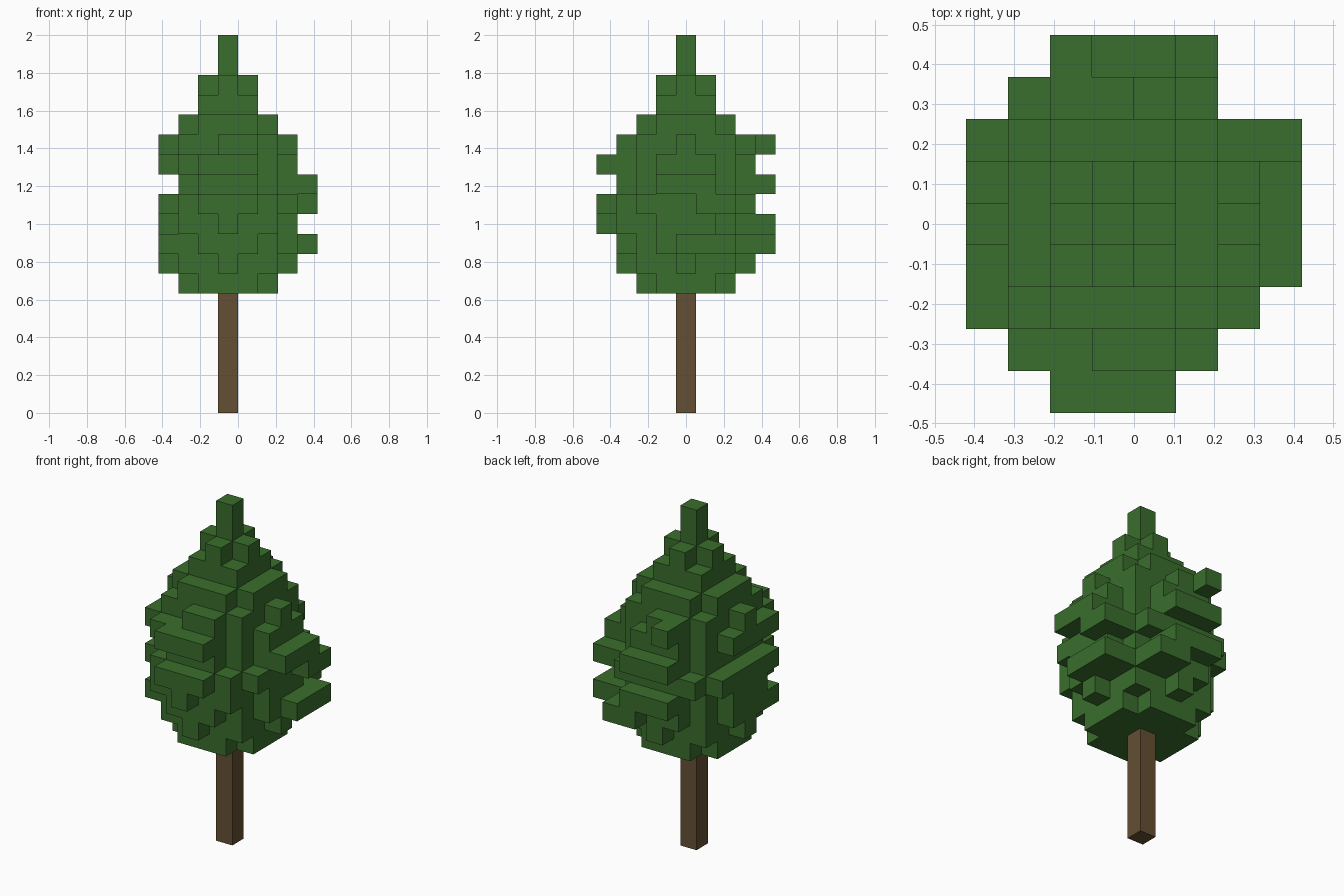
import bpy
import bmesh
from mathutils import Vector

cube = bpy.data.objects.get("Cube")
if cube:
    bpy.data.objects.remove(cube, do_unlink=True)

S = 2 / 19                            # edge of one block
CENTRE = Vector((-S / 2, 0, S / 2))   # middle of the trunk's lowest block


def material(name, rgb):
    m = bpy.data.materials.new(name)
    m.use_nodes = True
    m.diffuse_color = (*rgb, 1)
    m.node_tree.nodes["Principled BSDF"].inputs["Base Color"].default_value = (*rgb, 1)
    return m


def block_object(name, cells, mat):
    """Outer skin of a set of filled grid cells."""
    bm = bmesh.new()
    for cell in sorted(cells):
        middle = Vector(cell)
        for axis in range(3):
            for sign in (-1, 1):
                n = Vector((0, 0, 0))
                n[axis] = sign
                if tuple(int(c) for c in middle + n) in cells:
                    continue
                a = Vector((0, 0, 0))
                a[(axis + 1) % 3] = 1
                b = n.cross(a)
                corners = [a + b, b - a, -a - b, a - b]
                bm.faces.new([bm.verts.new((middle + (n + c) / 2) * S + CENTRE)
                              for c in corners])
    bmesh.ops.remove_doubles(bm, verts=bm.verts, dist=S / 100)
    bmesh.ops.recalc_face_normals(bm, faces=bm.faces)
    bmesh.ops.dissolve_limit(bm, angle_limit=0.01, verts=bm.verts, edges=bm.edges)
    bmesh.ops.triangulate(bm, faces=[f for f in bm.faces if len(f.verts) > 4])
    me = bpy.data.meshes.new(name)
    bm.to_mesh(me)
    bm.free()
    me.materials.append(mat)
    ob = bpy.data.objects.new(name, me)
    bpy.context.collection.objects.link(ob)
    return ob


def bar(k, x0, x1, y0, y1):
    return {(x, y, k) for x in range(x0, x1 + 1) for y in range(y0, y1 + 1)}


# Trunk: a single column of blocks
block_object("trunk", {(0, 0, k) for k in range(6)},
             material("bark brown", (0.130, 0.080, 0.033)))

# Crown: one disc per level, given by its squared radius
squared_radius = {6: 5, 7: 8, 8: 10, 9: 10, 10: 13, 11: 10, 12: 10,
                  13: 8, 14: 5, 15: 2, 16: 1, 17: 0, 18: 0}
crown = {(x, y, k) for k, r in squared_radius.items()
         for x in range(-4, 5) for y in range(-4, 5) if x * x + y * y <= r}

# Single blocks standing out on all four sides
for k in (7, 13):
    crown |= bar(k, -3, 3, 0, 0) | bar(k, 0, 0, -3, 3)

# Ledges on the front, back and both sides
for k in (10, 12):
    crown |= bar(k, -1, 1, -4, -4)
for k in (9, 11):
    crown |= bar(k, -1, 1, 4, 4)
for k in (8, 12):
    crown |= bar(k, -3, -3, -2, 1)
crown |= bar(9, 0, 0, -4, -4) | bar(9, -2, 2, -3, -3)
crown |= bar(8, 1, 2, 3, 4)
crown |= bar(8, 3, 4, 0, 2)
crown |= bar(10, 4, 4, 1, 2)
crown |= bar(11, 4, 4, -1, 1)
crown |= bar(12, -2, 1, -3, -3)
crown |= bar(13, 0, 1, -3, -3)
crown |= bar(13, -1, -1, 3, 4)
crown -= bar(11, -3, -3, -3, 3) - bar(11, -3, -3, 0, 0)
crown -= bar(11, -3, -3, 0, 0)

block_object("crown", crown, material("leaf green", (0.042, 0.156, 0.026)))
